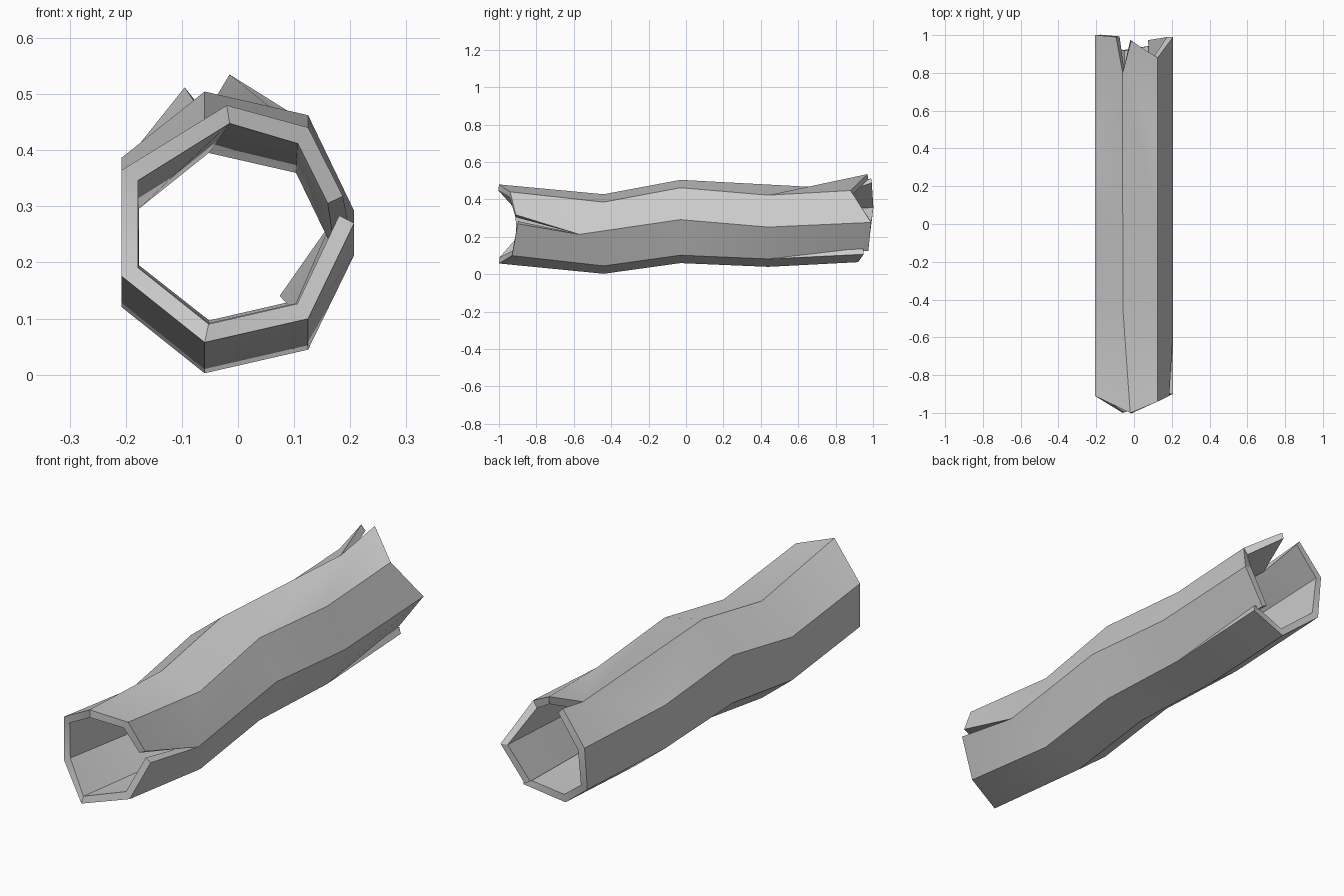
import bpy, bmesh
from math import cos, sin, tau

if "Cube" in bpy.data.objects:
    bpy.data.objects.remove(bpy.data.objects["Cube"])

R, CX = 0.218, -0.011
SIDES = 7


def rim(k, y, centre_z):
    """Point on the seven-sided outline at length y."""
    a = tau * k / SIDES
    return (CX + R * cos(a), y, centre_z + R * sin(a))


# Uneven ends of the log: the length reached by each of the seven ridges
front_y = [-0.90, -0.94, -1.0, -0.91, -0.91, -1.0, -0.93]
back_y = [0.99, 0.88, 0.97, 1.0, 0.98, 0.92, 0.95]

# Seven ridges running front to back along the wavy axis
rails = []
for k in range(SIDES):
    middle_z = 0.292 if k < 4 else 0.272
    rails.append([rim(k, front_y[k], 0.27), rim(k, -0.44, 0.215),
                  rim(k, -0.03, middle_z), rim(k, 0.44, 0.252),
                  rim(k, back_y[k], 0.277)])
rails[2][0] = (-0.02, -1.0, 0.48)
rails[0][1] = (0.207, -0.57, 0.213)   # start of the front side split
rails[2][3] = (-0.06, 0.80, 0.46)     # start of the rear top split

# Split ends: (ridge, station) -> second lip, used by the panel after that ridge
splits = {
    (0, 0): (0.187, -0.91, 0.318),
    (2, 4): (-0.095, 0.99, 0.512),
    (6, 4): (0.10, 0.975, 0.125),
}
rails[2][4] = (-0.015, 0.97, 0.535)

# Log shell, one strip of faces per side
bm = bmesh.new()
verts = [[bm.verts.new(p) for p in rail] for rail in rails]
lips = {key: bm.verts.new(p) for key, p in splits.items()}
for k in range(SIDES):
    n = (k + 1) % SIDES
    for s in range(4):
        a = lips.get((k, s), verts[k][s])
        b = lips.get((k, s + 1), verts[k][s + 1])
        bm.faces.new((a, verts[n][s], verts[n][s + 1], b))
bmesh.ops.recalc_face_normals(bm, faces=bm.faces)
# Make sure normals point away from the axis
bm.normal_update()
f = bm.faces[1]
c = f.calc_center_median()
if f.normal.x * (c.x - CX) + f.normal.z * (c.z - 0.25) < 0:
    bmesh.ops.reverse_faces(bm, faces=bm.faces)
mesh = bpy.data.meshes.new("hollow_log")
bm.to_mesh(mesh)
bm.free()
log = bpy.data.objects.new("hollow_log", mesh)
bpy.context.collection.objects.link(log)

# Wall thickness, growing inwards
wall = log.modifiers.new("wall", 'SOLIDIFY')
wall.thickness = 0.03
wall.offset = -1
wall.use_even_offset = True
bpy.context.view_layer.objects.active = log
log.select_set(True)
bpy.ops.object.modifier_apply(modifier="wall")
bpy.ops.object.shade_smooth_by_angle(angle=0.52)
